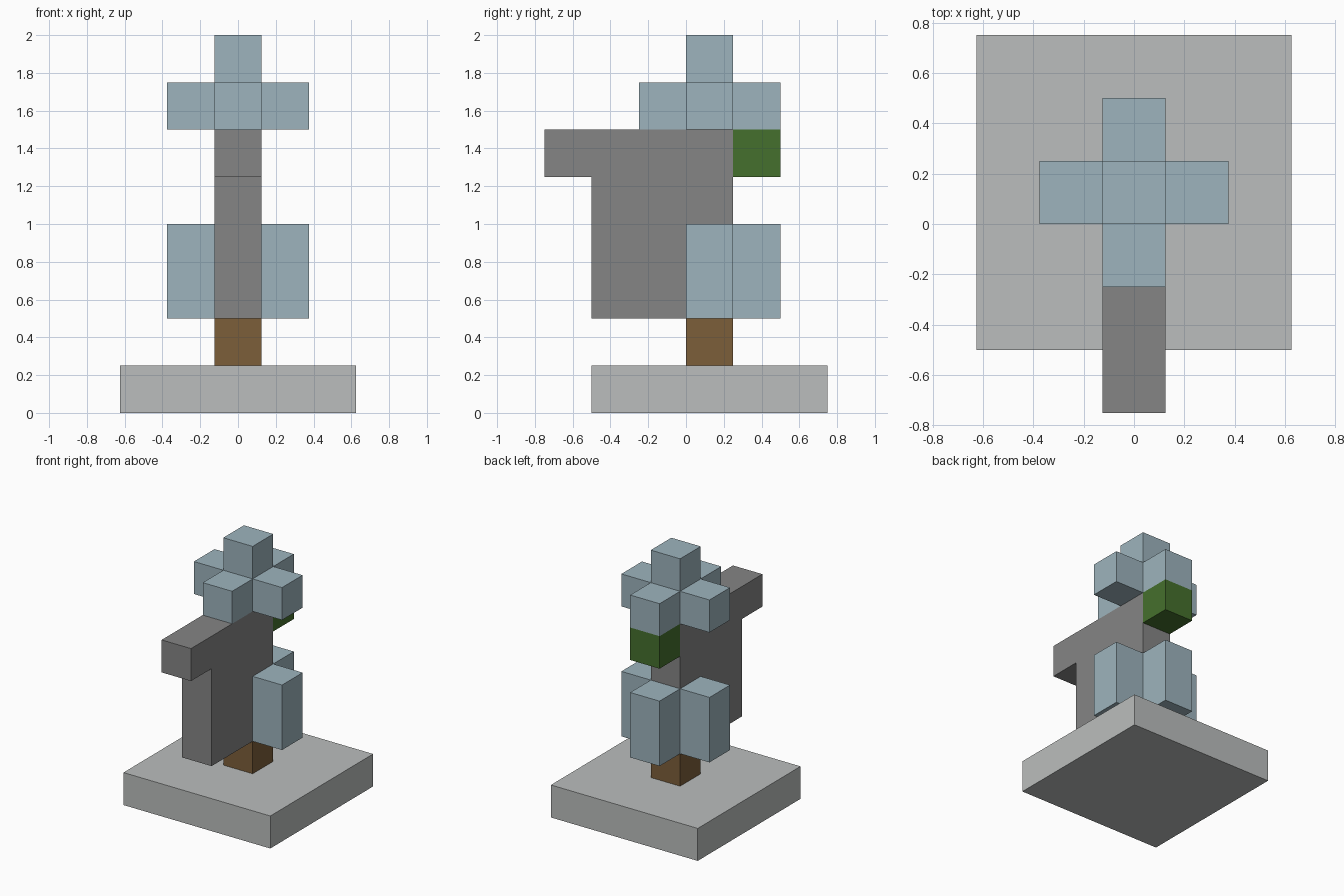
import bpy
import bmesh
from mathutils import Vector

default = bpy.data.objects.get("Cube")
if default:
    bpy.data.objects.remove(default, do_unlink=True)

U = 0.25  # one block
H = U / 2


def material(name, rgb):
    mat = bpy.data.materials.new(name)
    mat.use_nodes = True
    colour = (*rgb, 1.0)
    mat.diffuse_color = colour
    mat.node_tree.nodes["Principled BSDF"].inputs["Base Color"].default_value = colour
    return mat


stone = material("pale stone", (0.497, 0.515, 0.510))
grey = material("mid grey", (0.235, 0.235, 0.235))
blue = material("pale blue", (0.337, 0.456, 0.509))
brown = material("wood brown", (0.202, 0.112, 0.042))
green = material("leaf green", (0.060, 0.162, 0.026))


def finish(name, bm, mat):
    bmesh.ops.recalc_face_normals(bm, faces=bm.faces)
    mesh = bpy.data.meshes.new(name)
    bm.to_mesh(mesh)
    bm.free()
    mesh.materials.append(mat)
    obj = bpy.data.objects.new(name, mesh)
    bpy.context.collection.objects.link(obj)


def box(name, low, high, mat):
    """Box between two corners."""
    low, high = Vector(low), Vector(high)
    bm = bmesh.new()
    bmesh.ops.create_cube(bm, size=1)
    bmesh.ops.scale(bm, vec=high - low, verts=bm.verts)
    bmesh.ops.translate(bm, vec=(low + high) / 2, verts=bm.verts)
    finish(name, bm, mat)


def slab(name, profile, mat):
    """Side profile (y, z) extruded one block wide across x."""
    bm = bmesh.new()
    face = bm.faces.new([bm.verts.new((-H, y, z)) for y, z in profile])
    result = bmesh.ops.extrude_face_region(bm, geom=[face])
    moved = [g for g in result["geom"] if isinstance(g, bmesh.types.BMVert)]
    bmesh.ops.translate(bm, vec=(U, 0, 0), verts=moved)
    finish(name, bm, mat)


# Base and post
box("base", (-0.625, -0.5, 0), (0.625, 0.75, U), stone)
box("post", (-H, 0, U), (H, U, 2 * U), brown)

# Upright body with an overhanging front block
slab("body", [(U, 0.5), (U, 1.5), (-0.75, 1.5), (-0.75, 1.25),
              (-0.5, 1.25), (-0.5, 0.5)], grey)

# Lower panels at the sides and back
for side, x in (("right", -U), ("left", U)):
    box(side + "_lower_panel", (x - H, 0, 0.5), (x + H, U, 1), blue)
box("back_lower_panel", (-H, U, 0.5), (H, 2 * U, 1), blue)

# Block on the upper back
box("back_block", (-H, U, 1.25), (H, 2 * U, 1.5), green)

# Cross-shaped crown around a central column
box("crown_centre", (-H, 0, 1.5), (H, U, 2), blue)
for side, dx, dy in (("right", -U, 0), ("left", U, 0), ("front", 0, -U), ("back", 0, U)):
    box("crown_" + side, (dx - H, dy, 1.5), (dx + H, dy + U, 1.75), blue)
